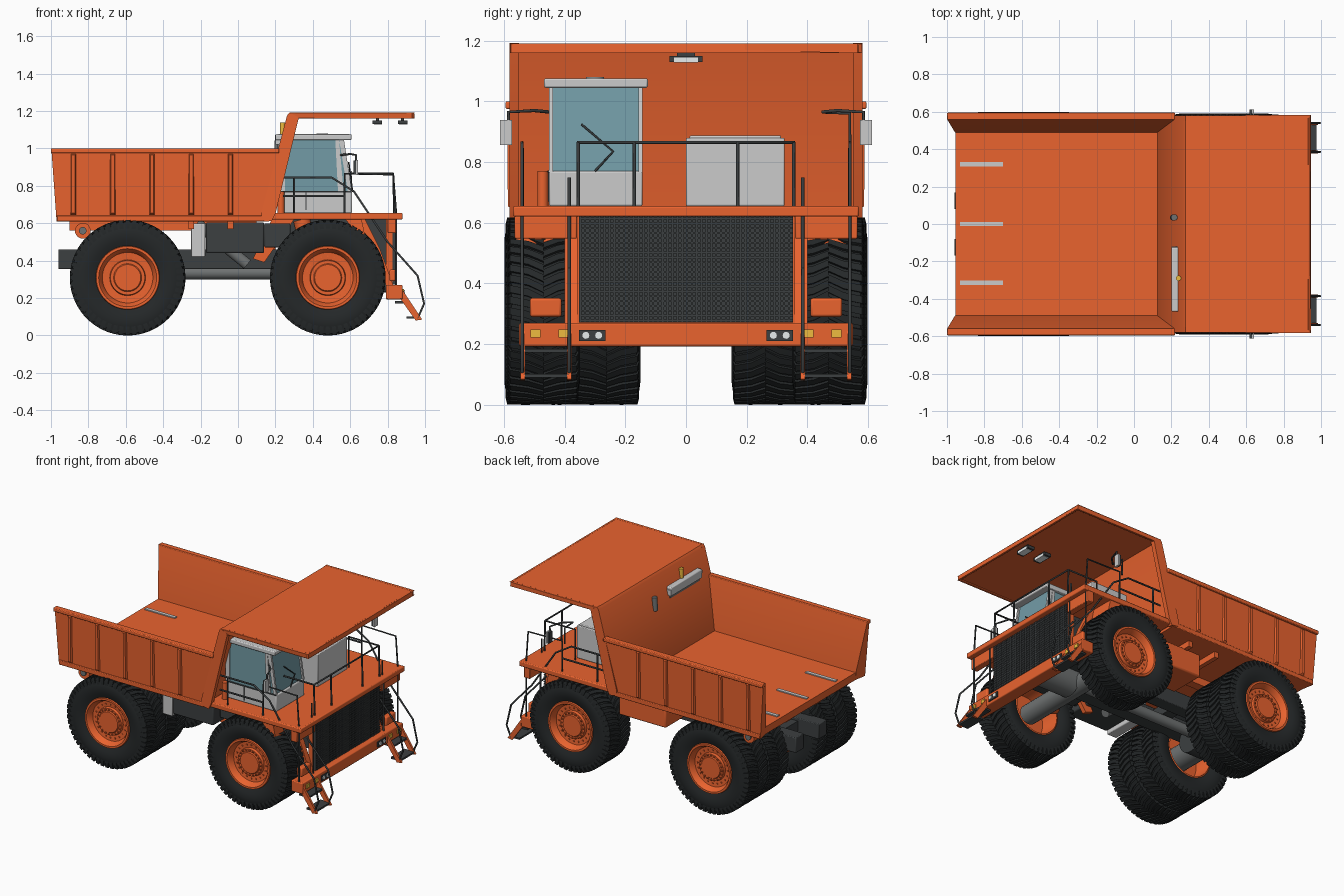
import bpy, bmesh
from math import sin, cos, pi, radians
from mathutils import Vector

if "Cube" in bpy.data.objects:
    bpy.data.objects.remove(bpy.data.objects["Cube"])

def mat(name, *c):
    m = bpy.data.materials.new(name)
    m.diffuse_color = (*c, 1)
    m.use_nodes = True
    m.node_tree.nodes["Principled BSDF"].inputs["Base Color"].default_value = m.diffuse_color
    return m

ORANGE = mat("orange_paint", .82, .125, .028)
RUBBER = mat("rubber", .018, .021, .022)
DARK = mat("dark_metal", .045, .05, .052)
MID = mat("mid_grey", .16, .17, .17)
LIGHT = mat("light_grey", .52, .54, .54)
GLASS = mat("glass", .17, .33, .38)
AMBER = mat("amber", .85, .5, .05)
WHITE = mat("lamp", .8, .85, .85)

def loft(bm, loops, closed=False):
    """Skin a list of equally long point loops, capping both ends."""
    rings = [[bm.verts.new(p) for p in l] for l in loops]
    n = len(rings[0])
    pairs = list(zip(rings, rings[1:])) + ([(rings[-1], rings[0])] if closed else [])
    for a, b in pairs:
        for i in range(n):
            bm.faces.new((a[i], a[(i + 1) % n], b[(i + 1) % n], b[i]))
    if not closed:
        bm.faces.new(rings[0])
        bm.faces.new(rings[-1])

def finish(name, bm, m, bevel=0):
    bmesh.ops.remove_doubles(bm, verts=bm.verts, dist=1e-5)
    bmesh.ops.recalc_face_normals(bm, faces=bm.faces)
    me = bpy.data.meshes.new(name)
    bm.to_mesh(me)
    bm.free()
    me.materials.append(m)
    me.polygons.foreach_set("use_smooth", [True] * len(me.polygons))
    me.set_sharp_from_angle(angle=radians(35))
    ob = bpy.data.objects.new(name, me)
    bpy.context.collection.objects.link(ob)
    if bevel:
        b = ob.modifiers.new("bevel", 'BEVEL')
        b.width, b.segments = bevel, 2
    return ob

def boxes(name, m, *ranges, bevel=0):
    """Each range is x0,x1,y0,y1,z0,z1."""
    bm = bmesh.new()
    for x0, x1, y0, y1, z0, z1 in ranges:
        loft(bm, [[(x0, y0, z), (x1, y0, z), (x1, y1, z), (x0, y1, z)] for z in (z0, z1)])
    return finish(name, bm, m, bevel)

def prism(name, m, profile, *spans, bevel=0):
    """Extrude an x-z profile over y spans."""
    bm = bmesh.new()
    for y0, y1 in spans:
        loft(bm, [[(x, y, z) for x, z in profile] for y in (y0, y1)])
    return finish(name, bm, m, bevel)

def cyl(name, m, a, b, r, n=24):
    a, b = Vector(a), Vector(b)
    q = (b - a).to_track_quat('Z', 'Y')
    bm = bmesh.new()
    loft(bm, [[c + q @ Vector((r * cos(2*pi*i/n), r * sin(2*pi*i/n), 0)) for i in range(n)] for c in (a, b)])
    return finish(name, bm, m)

def tube(name, m, r, *paths):
    cu = bpy.data.curves.new(name, 'CURVE')
    cu.dimensions, cu.bevel_depth, cu.bevel_resolution, cu.use_fill_caps = '3D', r, 1, True
    for pts in paths:
        s = cu.splines.new('POLY')
        s.points.add(len(pts) - 1)
        for p, c in zip(s.points, pts):
            p.co = (*c, 1)
    tmp = bpy.data.objects.new(name, cu)
    me = bpy.data.meshes.new_from_object(tmp)
    bpy.data.objects.remove(tmp)
    me.materials.clear()
    me.materials.append(m)
    ob = bpy.data.objects.new(name, me)
    bpy.context.collection.objects.link(ob)

def lathe(bm, profile, n):
    """Spin an (r, y) profile about the y axis."""
    loft(bm, [[(r * cos(2*pi*i/n), y, r * sin(2*pi*i/n)) for r, y in profile] for i in range(n)], True)

def both(x0, x1, y0, y1, z0, z1):
    return (x0, x1, y0, y1, z0, z1), (x0, x1, -y1, -y0, z0, z1)

# wheels: tyre with chevron lugs, rim with bolts; shared by all six
bm = bmesh.new()
lathe(bm, [(.165, -.1), (.2, -.115), (.235, -.12), (.262, -.116), (.28, -.109), (.299, -.106),
           (.299, .106), (.28, .109), (.262, .116), (.235, .12), (.2, .115), (.165, .1)], 64)
for i in range(52):
    for s in (-1, 1):
        a0 = 2*pi*(i + (s > 0)*.5)/52
        def sec(y, a, r0, r1, w=.04):
            return [(r*cos(t), s*y, r*sin(t)) for r, t in
                    ((r0, a0+a-w), (r1, a0+a-w), (r1, a0+a+w), (r0, a0+a+w))]
        loft(bm, [sec(0, 0, .29, .308), sec(.05, .08, .29, .309), sec(.11, .12, .285, .308), sec(.116, .12, .262, .285)])
tyre = finish("tyre", bm, RUBBER)
bm = bmesh.new()
lathe(bm, [(0, -.092), (.07, -.092), (.075, -.085), (.092, -.085), (.096, -.066), (.135, -.07), (.146, -.1),
           (.155, -.113), (.168, -.113), (.172, -.095), (.172, .1), (.16, .105), (.15, -.02), (0, -.02)], 48)
for i in range(20):
    c, s = cos(pi*i/10), sin(pi*i/10)
    for r, y, h in ((.084, -.085, .004), (.115, -.066, .004)):
        loft(bm, [[(r*c - h, yy, r*s - h), (r*c + h, yy, r*s - h), (r*c + h, yy, r*s + h), (r*c - h, yy, r*s + h)]
                  for yy in (y + .01, y - .008)])
rim = finish("rim", bm, ORANGE)
for x, y, w in ((.48, .47, 1), (-.59, .487, .93), (-.59, .262, .93)):
    for s in (-1, 1):
        for src in (tyre, rim):
            o = src.copy()
            o.name = ("front_" if x > 0 else "rear_") + src.name
            o.location, o.scale = (x, s*y, .309), (1, w, 1)
            o.rotation_euler.z = pi if s > 0 else 0
            bpy.context.collection.objects.link(o)
for o in (tyre, rim):
    bpy.data.objects.remove(o)

# dump bed: walls, floor, sloped headboard with canopy
for s in (-1, 1):
    bm = bmesh.new()
    loft(bm, [[(x, s*y, z) for x, y, z in l] for l in (
        [(-.97, .572, .61), (-.998, .58, 1), (-.998, .558, 1), (-.957, .49, .66), (-.955, .49, .61)],
        [(.15, .572, .61), (.215, .58, 1), (.215, .558, 1), (.14, .49, .66), (.13, .49, .61)])])
    finish("bed_side_wall", bm, ORANGE)
    bm = bmesh.new()   # tapered ribs
    for i in range(5):
        x = -.88 + .21*i
        loft(bm, [[(x - w, s*y, z0), (x + w, s*y, z0), (x + w, s*(y + .003), z1), (x - w, s*(y + .003), z1)]
                  for w, y, z0, z1 in ((.016, .568, .64, .975), (.009, .587, .655, .965))])
    finish("bed_ribs", bm, ORANGE)
boxes("bed_top_rail", ORANGE, *both(-1, .22, .556, .595, .975, 1), bevel=.005)
boxes("bed_bottom_rail", ORANGE, *both(-.968, .14, .56, .579, .61, .642), bevel=.004)
boxes("bed_floor", ORANGE, (-.955, .15, -.5, .5, .61, .66))
boxes("floor_strips", LIGHT, *[(-.93, -.7, y - .012, y + .012, .655, .667) for y in (-.315, 0, .32)])
prism("headboard_and_canopy", ORANGE, [(.125, .61), (.125, .66), (.262, 1.175), (.275, 1.19), (.94, 1.19),
      (.94, 1.168), (.295, 1.168), (.165, .66), (.165, .61)], (-.574, .574))
prism("headboard_pillar", ORANGE, [(.125, .62), (.125, .66), (.262, 1.175), (.275, 1.192), (.325, 1.165), (.2, .65), (.18, .61)],
      (.55, .581), (-.581, -.55))
boxes("canopy_edge", ORANGE, *both(.275, .942, .565, .58, 1.16, 1.191), (.93, .942, -.58, .58, 1.16, 1.191), bevel=.003)
boxes("bed_cross_beams", ORANGE, *[(x - .015, x + .015, -.5, .5, .57, .615) for x in (-.25, -.04)],
      *both(-.9, .1, .13, .19, .56, .615))
for s in (-1, 1):
    cyl("rear_rock_roller", ORANGE, (-.83, s*.4, .56), (-.83, s*.5, .56), .042)
    cyl("roller_pin", MID, (-.83, s*.39, .56), (-.83, s*.51, .56), .02)
# fittings on headboard and canopy
boxes("headboard_bar", LIGHT, (.2, .245, -.46, -.12, 1.02, 1.06))
boxes("headboard_bar_base", MID, (.21, .245, -.45, -.13, 1.0, 1.02))
cyl("headboard_pipe", MID, (.21, .035, .98), (.215, .035, 1.07), .017)
cyl("beacon", AMBER, (.238, -.29, 1.05), (.238, -.29, 1.14), .014)
boxes("canopy_lamp", DARK, *[(x - .025, x + .025, -.055, .055, 1.13, 1.15) for x in (.745, .88)],
      *[(x - .008, x + .008, -.03, .03, 1.148, 1.17) for x in (.745, .88)])
boxes("canopy_lamp_lens", WHITE, *[(x - .018, x + .026, -.04, .04, 1.128, 1.145) for x in (.745, .88)])

# chassis, axles, engine and tanks
boxes("chassis_rails", DARK, *both(-.96, .82, .08, .17, .355, .46), bevel=.005)
boxes("chassis_cross_members", DARK, *[(x, x + .08, -.1, .1, .37, .44) for x in (-.8, -.3, .1, .6)])
boxes("engine", DARK, (.28, .81, -.26, .26, .36, .62))
cyl("drive_shaft", MID, (-.6, 0, .335), (.4, 0, .335), .035)
cyl("rear_axle", MID, (-.59, -.5, .308), (-.59, .5, .308), .08)
cyl("front_axle", MID, (.48, -.45, .308), (.48, .45, .308), .065)
cyl("differential", DARK, (-.7, 0, .308), (-.46, 0, .308), .11)
cyl("engine_sump", MID, (.52, 0, .33), (.8, 0, .33), .1)
boxes("hydraulic_tank", DARK, (-.17, .14, -.47, -.16, .44, .605), (.14, .28, -.4, -.16, .47, .6), bevel=.008)
boxes("tank_end", LIGHT, (-.25, -.175, -.47, -.18, .42, .6), bevel=.006)
boxes("fuel_tank", ORANGE, (-.16, .2, .2, .45, .42, .58), bevel=.01)
for s in (-1, 1):
    cyl("hoist_cylinder", MID, (.05, s*.22, .38), (-.22, s*.22, .6), .03)
    cyl("front_strut", ORANGE, (.42, s*.29, .3), (.34, s*.29, .62), .045)
    prism("deck_bracket", ORANGE, [(.08, .41), (.14, .39), (.3, .62), (.18, .62)], (s*.3, s*.33))

# deck, radiator and fenders
boxes("deck", ORANGE, (.17, .88, -.57, .57, .62, .655), bevel=.006)
boxes("deck_front_skirt", ORANGE, *both(.8, .845, .36, .565, .548, .622), bevel=.004)
prism("fender", ORANGE, [(.57, .625), (.65, .53), (.68, .53), (.66, .625)], (.37, .56), (-.56, -.37))
prism("fender_strut", ORANGE, [(.62, .62), (.73, .44), (.79, .27), (.83, .27), (.76, .46), (.68, .62)], (.36, .4), (-.4, -.36))
boxes("radiator_frame", ORANGE, (.79, .825, -.36, .36, .25, .62))
boxes("radiator_mesh", DARK, (.82, .838, -.352, .352, .272, .62),
      *[(.836, .843, -.352 + .016*i, -.345 + .016*i, .272, .62) for i in range(44)],
      *[(.836, .843, -.352, .352, .275 + .016*i, .281 + .016*i) for i in range(22)])
# bumper and lamps
boxes("bumper", ORANGE, (.79, .88, -.55, .55, .193, .27), bevel=.006)
boxes("lamp_housing", DARK, *both(.87, .887, .265, .352, .21, .247))
for s in (-1, 1):
    for y in (.288, .33):
        cyl("headlamp", WHITE, (.88, s*y, .229), (.892, s*y, .229), .013, 16)
boxes("turn_signal", AMBER, *both(.87, .888, .39, .42, .222, .248), *both(.87, .888, .48, .512, .222, .248))
boxes("bumper_box", ORANGE, *both(.81, .85, .41, .515, .29, .352), bevel=.008)

# access ladders with handrails
prism("ladder_side", ORANGE, [(.83, .25), (.875, .25), (.985, .085), (.95, .08)],
      *[(s*y, s*(y + .015)) for s in (-1, 1) for y in (.378, .53)])
boxes("ladder_step", DARK, *both(.84, .92, .385, .535, .172, .184), *both(.9, .975, .385, .535, .09, .102))
for s in (-1, 1):
    tube("ladder_handrail", DARK, .006,
         [(.24, s*.54, .845), (.5, s*.54, .845), (.62, s*.54, .77), (.8, s*.54, .5), (.96, s*.54, .32), (.995, s*.54, .17), (.96, s*.54, .09)],
         [(.835, s*.385, .655), (.835, s*.385, .75)],
         [(.8, s*.385, .5), (.96, s*.385, .32), (.995, s*.385, .17), (.96, s*.385, .09)],
         [(.57, s*.54, .65), (.57, s*.54, .865), (.83, s*.54, .86), (.845, s*.54, .65), (.845, s*.54, .25)],
         [(.24, s*.54, .745), (.57, s*.54, .745)], [(.3, s*.54, .65), (.3, s*.54, .845)],
         [(.845, s*.385, .65), (.845, s*.385, .25)])
tube("front_railing", DARK, .006,
     [(.6, -.355, .865), (.83, -.355, .865), (.83, .355, .865), (.6, .355, .865), (.6, .355, .65)],
     *[[(.835, y, .65), (.83, y, .865)] for y in (-.355, -.17, .17, .355)])

# operator cab
boxes("cab_lower_body", LIGHT, (.22, .61, -.452, -.143, .655, .77), bevel=.006)
prism("cab_glass", GLASS, [(.235, .76), (.6, .76), (.556, 1.05), (.235, 1.05)], (-.444, -.151))
prism("cab_front_post", LIGHT, [(.588, .765), (.61, .765), (.566, 1.05), (.54, 1.05)], (-.452, -.438), (-.157, -.143))
prism("cab_side_post", LIGHT, [(.535, .765), (.565, .765), (.54, 1.05), (.52, 1.05)], (-.451, -.44), (-.155, -.144))
boxes("cab_rear_post", LIGHT, *[(.22, .25, y, y + .014, .765, 1.05) for y in (-.452, -.157)])
boxes("cab_roof", LIGHT, (.2, .608, -.468, -.126, 1.045, 1.076), bevel=.006)
cyl("cab_roof_vent", LIGHT, (.45, -.3, 1.07), (.45, -.3, 1.08), .03)
tube("wiper", DARK, .004, [(.592, -.345, .925), (.604, -.24, .835), (.612, -.3, .77)])
boxes("cab_trim", DARK, (.225, .608, -.456, -.45, .765, .773), (.36, .365, -.455, -.45, .67, .765))
cyl("air_pipe", ORANGE, (.23, -.472, .655), (.23, -.472, .77), .018)
# equipment cabinet and mirrors
boxes("equipment_cabinet", LIGHT, (.33, .61, 0, .325, .655, .88), (.34, .6, .012, .313, .87, .888), bevel=.005)
boxes("mirror", LIGHT, *both(.63, .641, .574, .613, .857, .938))
boxes("mirror_shell", DARK, *both(.618, .632, .576, .611, .86, .935))
for s in (-1, 1):
    tube("mirror_arm", DARK, .006, [(.55, s*.45, .965), (.6, s*.5, .97), (.632, s*.585, .965), (.632, s*.585, .93)])
tube("mirror_post", DARK, .006, [(.55, .54, .85), (.55, .54, .96), (.55, .45, .965)])
